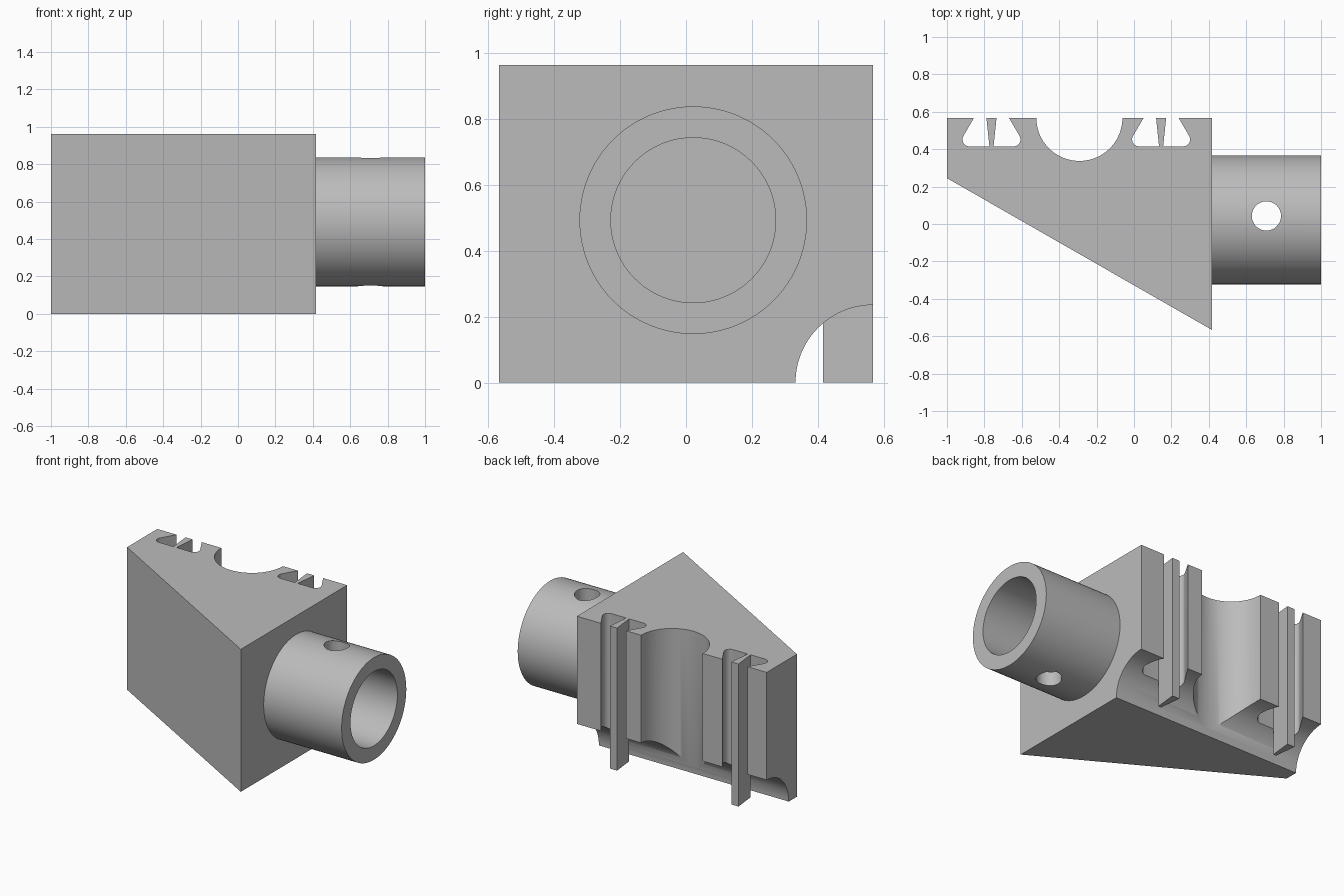
import bpy, bmesh
from math import sin, cos, pi, radians
from mathutils import Vector

old = bpy.data.objects.get("Cube")
if old:
    bpy.data.objects.remove(old, do_unlink=True)

grey = bpy.data.materials.new("plain grey")
grey.use_nodes = True
colour = (0.5, 0.5, 0.5, 1)
grey.diffuse_color = colour
grey.node_tree.nodes["Principled BSDF"].inputs["Base Color"].default_value = colour

HEIGHT, BACK, POCKET_FLOOR = 0.962, 0.567, 0.415
AXIS_Y, AXIS_Z = 0.022, 0.492


def prism(name, outline, offset):
    """Solid swept from a closed outline of 3D points along an offset."""
    bm = bmesh.new()
    base = bm.faces.new([bm.verts.new(p) for p in outline])
    top = bmesh.ops.extrude_face_region(bm, geom=[base], use_keep_orig=True)
    moved = [v for v in top["geom"] if isinstance(v, bmesh.types.BMVert)]
    bmesh.ops.translate(bm, verts=moved, vec=Vector(offset))
    bmesh.ops.recalc_face_normals(bm, faces=bm.faces)
    mesh = bpy.data.meshes.new(name)
    bm.to_mesh(mesh)
    bm.free()
    mesh.materials.append(grey)
    obj = bpy.data.objects.new(name, mesh)
    bpy.context.collection.objects.link(obj)
    return obj


def upright(name, outline, z0=0.0, z1=HEIGHT):
    return prism(name, [(x, y, z0) for x, y in outline], (0, 0, z1 - z0))


def circle(cx, cy, r, n=96):
    return [(cx + r * cos(2 * pi * i / n), cy + r * sin(2 * pi * i / n)) for i in range(n)]


def rod_x(name, cy, cz, r, x0, x1):
    return prism(name, [(x0, y, z) for y, z in circle(cy, cz, r)], (x1 - x0, 0, 0))


def cut(obj, cutters):
    bpy.context.view_layer.objects.active = obj
    for cutter in cutters:
        cutter.hide_render = True
        mod = obj.modifiers.new("cut", "BOOLEAN")
        mod.operation, mod.solver, mod.object = "DIFFERENCE", "EXACT", cutter
        bpy.ops.object.modifier_apply(modifier=mod.name)
        bpy.data.objects.remove(cutter, do_unlink=True)


def smooth(obj):
    bpy.ops.object.select_all(action="DESELECT")
    obj.select_set(True)
    bpy.context.view_layer.objects.active = obj
    bpy.ops.object.shade_smooth_by_angle(angle=radians(30))


# Wedge block
body = upright("wedge_body", [(-1, BACK), (-1, 0.245), (0.418, -BACK), (0.418, BACK)])

# Flared pockets with rounded inner corners, each holding a tapered fin
R = 0.037
half = [(-0.063, 0.62)]
for i in range(13):
    a = radians(150 + 10 * i)
    half.append((-0.118 + R * cos(a), POCKET_FLOOR + R + R * sin(a)))
pocket = half + [(-x, y) for x, y in reversed(half)]
fin = [(-0.011, POCKET_FLOOR), (0.011, POCKET_FLOOR), (0.027, BACK), (-0.027, BACK)]
cutters = []
for side, cx in (("right", -0.762), ("left", 0.145)):
    cutters.append(upright("pocket_cutter", [(cx + x, y) for x, y in pocket], -0.1, 1.1))
    upright(side + "_fin", [(cx + x, y) for x, y in fin])

# Vertical channel in the back and long groove along the lower back edge
cutters.append(upright("channel_cutter", circle(-0.292, BACK, 0.23), -0.1, 1.1))
cutters.append(rod_x("groove_cutter", BACK, 0, 0.235, -1.1, 0.6))
cut(body, cutters)
smooth(body)

# Hollow spigot with a cross hole
spigot = rod_x("spigot_tube", AXIS_Y, AXIS_Z, 0.345, 0.41, 1)
bore = rod_x("bore_cutter", AXIS_Y, AXIS_Z, 0.25, 0.3, 1.1)
pin = upright("pin_hole_cutter", circle(0.708, 0.043, 0.078, 64), -0.1, 1.1)
cut(spigot, [bore, pin])
smooth(spigot)
